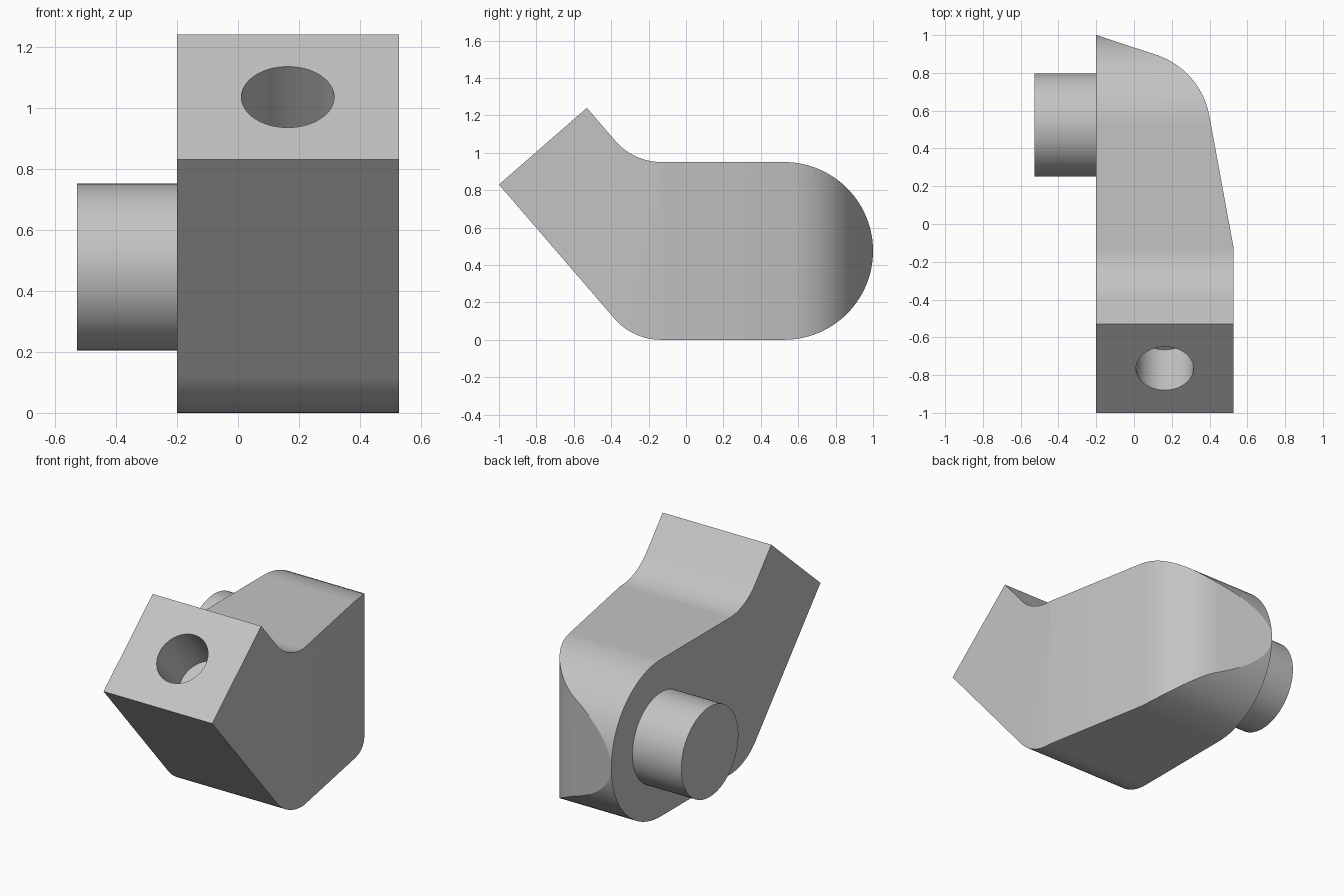
import bpy, bmesh, math
from mathutils import Vector, Matrix

cube = bpy.data.objects.get("Cube")
if cube:
    bpy.data.objects.remove(cube, do_unlink=True)

grey = bpy.data.materials.new("light grey")
grey.use_nodes = True
grey.diffuse_color = (0.55, 0.55, 0.55, 1)
grey.node_tree.nodes["Principled BSDF"].inputs["Base Color"].default_value = grey.diffuse_color


def fillet(before, corner, after, reach, steps=16):
    """Arc tangent to both sides of a corner, starting `reach` away from it."""
    c = Vector(corner)
    d1, d2 = (Vector(before) - c).normalized(), (Vector(after) - c).normalized()
    half = d1.angle(d2) / 2
    mid = c + (d1 + d2).normalized() * reach / math.cos(half)
    a, b = c + d1 * reach - mid, c + d2 * reach - mid
    sweep = math.pi - 2 * half
    return [tuple(mid + (a * math.sin(sweep * (1 - t)) + b * math.sin(sweep * t)) / math.sin(sweep))
            for t in (i / steps for i in range(steps + 1))]


def add_object(name, bm):
    bmesh.ops.recalc_face_normals(bm, faces=bm.faces)
    mesh = bpy.data.meshes.new(name)
    bm.to_mesh(mesh)
    bm.free()
    mesh.materials.append(grey)
    obj = bpy.data.objects.new(name, mesh)
    bpy.context.collection.objects.link(obj)
    return obj


def extrude(name, points, offset):
    bm = bmesh.new()
    face = bm.faces.new([bm.verts.new(p) for p in points])
    new = bmesh.ops.extrude_face_region(bm, geom=[face], use_keep_orig=True)["geom"]
    bmesh.ops.translate(bm, vec=offset, verts=[v for v in new if isinstance(v, bmesh.types.BMVert)])
    return add_object(name, bm)


def cylinder(name, centre, axis, radius, length):
    bm = bmesh.new()
    turn = Vector(axis).to_track_quat("Z", "Y").to_matrix().to_4x4()
    bmesh.ops.create_cone(bm, cap_ends=True, segments=64, radius1=radius, radius2=radius,
                          depth=length, matrix=Matrix.Translation(centre) @ turn)
    return add_object(name, bm)


def activate(obj):
    bpy.ops.object.select_all(action="DESELECT")
    obj.select_set(True)
    bpy.context.view_layer.objects.active = obj


def cut(obj, tool, operation):
    tool.hide_render = True
    mod = obj.modifiers.new("cut", "BOOLEAN")
    mod.operation, mod.object, mod.solver = operation, tool, "EXACT"
    activate(obj)
    bpy.ops.object.modifier_apply(modifier=mod.name)
    bpy.data.objects.remove(tool, do_unlink=True)


INNER, OUTER = -0.2, 0.527
R = 0.475

# Side profile: angled neck, straight middle, half-round back
low, high = (-1, 0.83), (-0.53, 1.24)
bend_low, bend_high = (-0.285, 0), (-0.28, 2 * R)
back = [(1 - R + R * math.sin(a), R - R * math.cos(a))
        for a in (math.pi * i / 48 for i in range(49))]
side = ([low] + fillet(low, bend_low, back[0], 0.15) + back
        + fillet(back[-1], bend_high, high, 0.15) + [high])
body = extrude("body", [(INNER, y, z) for y, z in side], (OUTER - INNER, 0, 0))

# Plan outline: tapered outer side with a rounded back corner
start, corner, taper = (INNER, 1), (0.354, 0.818), (OUTER, -0.125)
outline = [start] + fillet(start, corner, taper, 0.25, 24) + [taper]
# the mask overshoots the flat sides so only the taper trims the body
mask = ([(INNER - 0.2, 1.066)] + outline[1:] + [(OUTER + 0.0003, -0.127), (OUTER + 0.0003, -1.2), (INNER - 0.2, -1.2)])
cut(body, extrude("plan_mask", [(x, y, -0.2) for x, y in mask], (0, 0, 1.7)), "INTERSECT")

# Blind hole square to the neck's end face
face_dir = Vector((0, high[0] - low[0], high[1] - low[1])).normalized()
inward = Vector((0, face_dir.z, -face_dir.y))
depth, extra = 0.325, 0.1
mouth = Vector((0.163, (low[0] + high[0]) / 2, (low[1] + high[1]) / 2))
cut(body, cylinder("hole_cutter", mouth + inward * (depth - extra) / 2, inward, 0.152, depth + extra),
    "DIFFERENCE")

# Round pivot peg on the inner side
peg = cylinder("pivot_peg", ((INNER - 0.527) / 2, 1 - R, R + 0.003), (1, 0, 0), 0.273, INNER + 0.527)

for obj in (body, peg):
    activate(obj)
    bpy.ops.object.shade_smooth_by_angle(angle=math.radians(15))
    mod = obj.modifiers.new("flat_normals", "WEIGHTED_NORMAL")
    mod.keep_sharp = True
